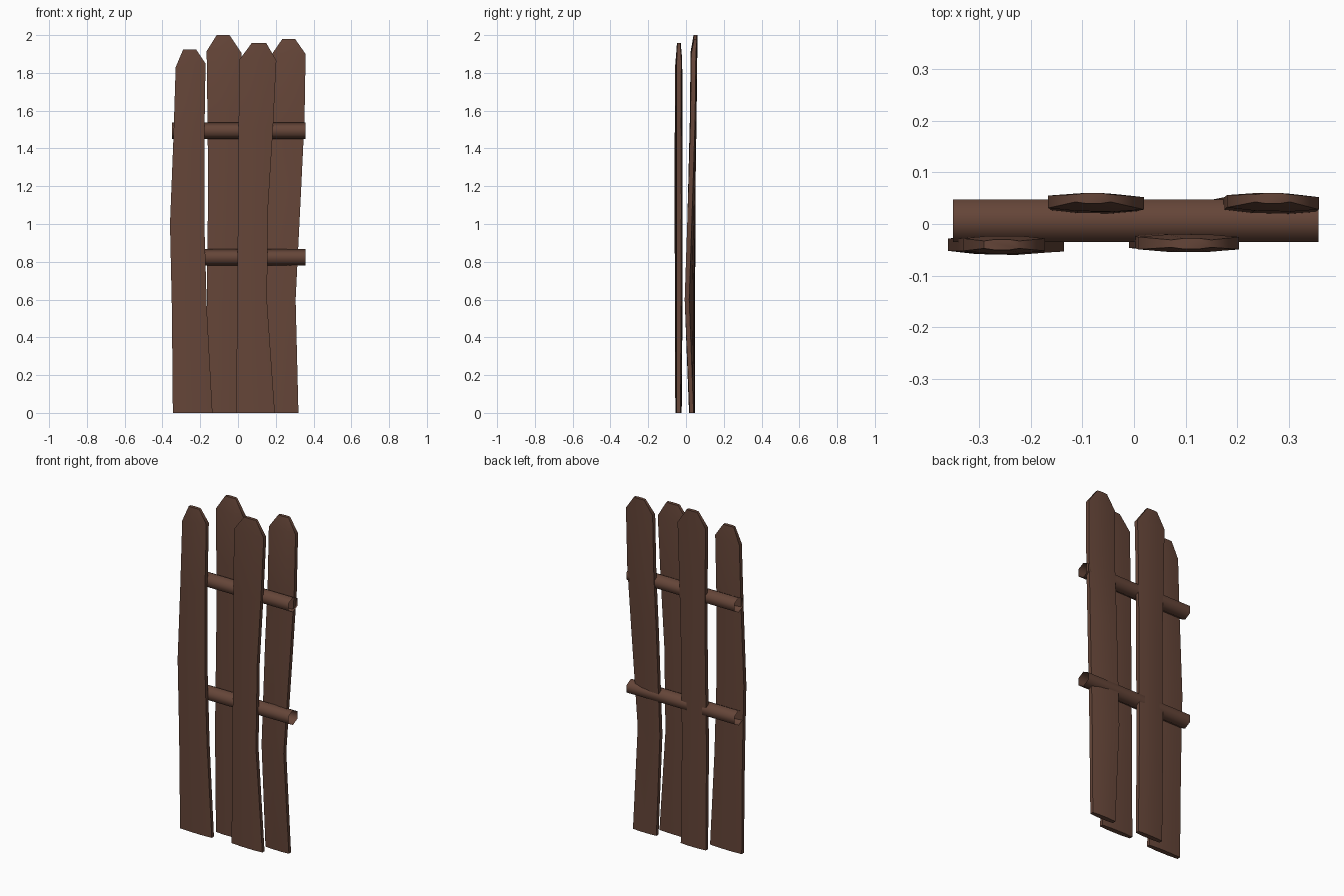
import bpy, bmesh, math

if "Cube" in bpy.data.objects:
    bpy.data.objects.remove(bpy.data.objects["Cube"])

wood = bpy.data.materials.new("dark_brown_wood")
wood.diffuse_color = (0.13, 0.06, 0.04, 1)
wood.use_nodes = True
wood.node_tree.nodes["Principled BSDF"].inputs["Base Color"].default_value = wood.diffuse_color


def make_object(name, bm, angle):
    bmesh.ops.recalc_face_normals(bm, faces=bm.faces)
    me = bpy.data.meshes.new(name)
    bm.to_mesh(me)
    bm.free()
    me.materials.append(wood)
    ob = bpy.data.objects.new(name, me)
    bpy.context.collection.objects.link(ob)
    bpy.ops.object.select_all(action='DESELECT')
    ob.select_set(True)
    bpy.context.view_layer.objects.active = ob
    bpy.ops.object.shade_smooth_by_angle(angle=math.radians(angle))


def loft(rings, cap_start, cap_end):
    bm = bmesh.new()
    vs = [[bm.verts.new(p) for p in r] for r in rings]
    n = len(vs[0])
    for a, b in zip(vs, vs[1:]):
        for i in range(n):
            j = (i + 1) % n
            bm.faces.new((a[i], a[j], b[j], b[i]))
    if cap_start:
        bm.faces.new(vs[0][::-1])
    if cap_end:
        bm.faces.new(vs[-1])
    return bm


# Plank cross-section: (fraction across the width, offset in y), slightly bulged
SECTION = [(0, -.012), (.3, -.017), (.7, -.017), (1, -.012),
           (1, .012), (.7, .017), (.3, .017), (0, .012)]


def plank(name, rows, tilt):
    """rows: z, left x, right x, left y, right y; tilt: shoulder height difference."""
    rings = []
    for k, (z, xl, xr, yl, yr) in enumerate(rows):
        slope = tilt if k == len(rows) - 2 else 0
        thick = 0.6 if k == len(rows) - 1 else (0.85 if k == 0 else 1)
        rings.append([(xl + (xr - xl) * f,
                       yl + (yr - yl) * f + o * thick,
                       z + slope * (f - 0.5)) for f, o in SECTION])
    make_object(name, loft(rings, True, True), 60)


# Four warped pickets, alternating in front of and behind the rails
plank("picket_1_front", [
    (0.00, -.345, -.135, -.040, -.043),
    (0.55, -.350, -.165, -.040, -.043),
    (1.00, -.360, -.178, -.040, -.044),
    (1.45, -.342, -.178, -.040, -.044),
    (1.84, -.330, -.172, -.040, -.040),
    (1.925, -.290, -.222, -.040, -.040)], .02)
plank("picket_2_back", [
    (0.00, -.160, .005, .032, .032),
    (0.60, -.165, -.003, .032, .030),
    (1.20, -.158, .003, .034, .032),
    (1.60, -.162, .010, .040, .038),
    (1.91, -.166, .019, .043, .040),
    (2.00, -.113, -.045, .050, .050)], -.01)
plank("picket_3_front", [
    (0.00, -.010, .195, -.036, -.040),
    (0.60, -.004, .153, -.034, -.038),
    (1.10, .000, .160, -.034, -.037),
    (1.50, .003, .185, -.035, -.038),
    (1.868, .008, .203, -.037, -.037),
    (1.957, .072, .150, -.038, -.038)], -.005)
plank("picket_4_back", [
    (0.00, .165, .320, .032, .030),
    (0.60, .140, .305, .033, .005),
    (1.20, .160, .335, .037, .025),
    (1.55, .175, .352, .040, .036),
    (1.90, .180, .358, .044, .040),
    (1.98, .235, .302, .050, .050)], 0)


# Two open-ended hexagonal rails
def rail(name, zc):
    rings = [[(x, .006 + .041 * math.cos(a) / math.cos(math.pi / 6), zc + .044 * math.sin(a))
              for a in [math.radians(30 + 60 * i) for i in range(6)]]
             for x in (-.350, .357)]
    make_object(name, loft(rings, False, False), 70)


rail("lower_rail", .823)
rail("upper_rail", 1.493)
